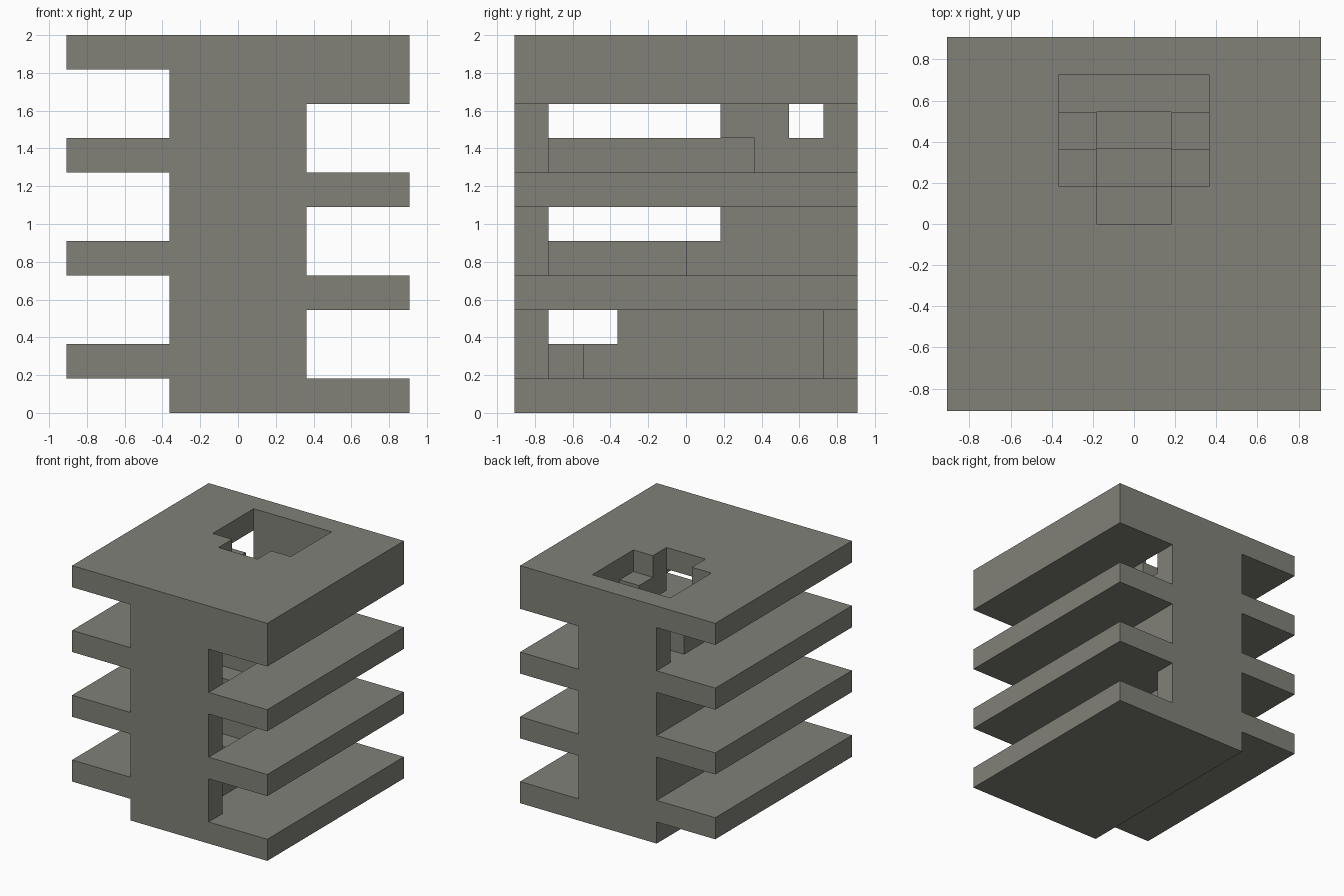
import bpy
import bmesh
from mathutils import Vector

if "Cube" in bpy.data.objects:
    bpy.data.objects.remove(bpy.data.objects["Cube"], do_unlink=True)

U = 2 / 11  # one building module

concrete = bpy.data.materials.new("concrete_grey")
concrete.use_nodes = True
colour = (0.22, 0.22, 0.19, 1)
concrete.diffuse_color = colour
concrete.node_tree.nodes["Principled BSDF"].inputs["Base Color"].default_value = colour


def prism(name, profile, x0, x1):
    """Extrude a (y, z) outline, in modules, from x0 to x1."""
    bm = bmesh.new()
    face = bm.faces.new([bm.verts.new(Vector((x0, y, z)) * U) for y, z in profile])
    out = bmesh.ops.extrude_face_region(bm, geom=[face])
    moved = [v for v in out["geom"] if isinstance(v, bmesh.types.BMVert)]
    bmesh.ops.translate(bm, verts=moved, vec=((x1 - x0) * U, 0, 0))
    bmesh.ops.recalc_face_normals(bm, faces=bm.faces)
    mesh = bpy.data.meshes.new(name)
    bm.to_mesh(mesh)
    bm.free()
    mesh.materials.append(concrete)
    obj = bpy.data.objects.new(name, mesh)
    bpy.context.collection.objects.link(obj)
    return obj


def box(name, x0, x1, y0, y1, z0, z1):
    return prism(name, [(y0, z0), (y1, z0), (y1, z1), (y0, z1)], x0, x1)


def stepped(y, z, count, back):
    """Solid stair outline rising towards +y, starting at (y, z)."""
    pts = [(back, z), (y, z)]
    for i in range(count):
        pts += [(y + i, z + i + 1), (y + i + 1, z + i + 1)]
    pts[-1] = (back, z + count)
    return pts


# Base and split-level decks
box("base", -2, 5, -5, 5, 0, 1)
for i in range(3):
    box(f"left_floor_{i}", -5, -2, -5, 5, 3 * i + 1, 3 * i + 2)
    if i:
        box(f"right_floor_{i}", 2, 5, -5, 5, 3 * i, 3 * i + 1)

# End walls of the core
box("front_wall", -2, 2, -5, -4, 1, 10)
box("back_wall", -2, 2, 4, 5, 1, 10)

# Main staircase, recessed on one side at the lowest storey
prism("lower_stair", stepped(-3, 1, 2, 4), -2, 1)
prism("upper_stair", stepped(-1, 3, 5, 4), -2, 2)

# Twin return flights climbing to the roof
for side, x in (("west", -2), ("east", 1)):
    prism(f"return_flight_{side}",
          [(3, 7), (3, 9), (2, 9), (2, 10), (1, 10), (1, 11),
           (0, 11), (0, 9), (1, 9), (1, 8), (2, 8), (2, 7)], x, x + 1)

# Roof around the stair opening
box("roof_left", -5, -2, -5, 5, 10, 11)
box("roof_right", 2, 5, -5, 5, 9, 11)
box("roof_front", -2, 2, -5, 0, 10, 11)
box("roof_back", -2, 2, 4, 5, 10, 11)
